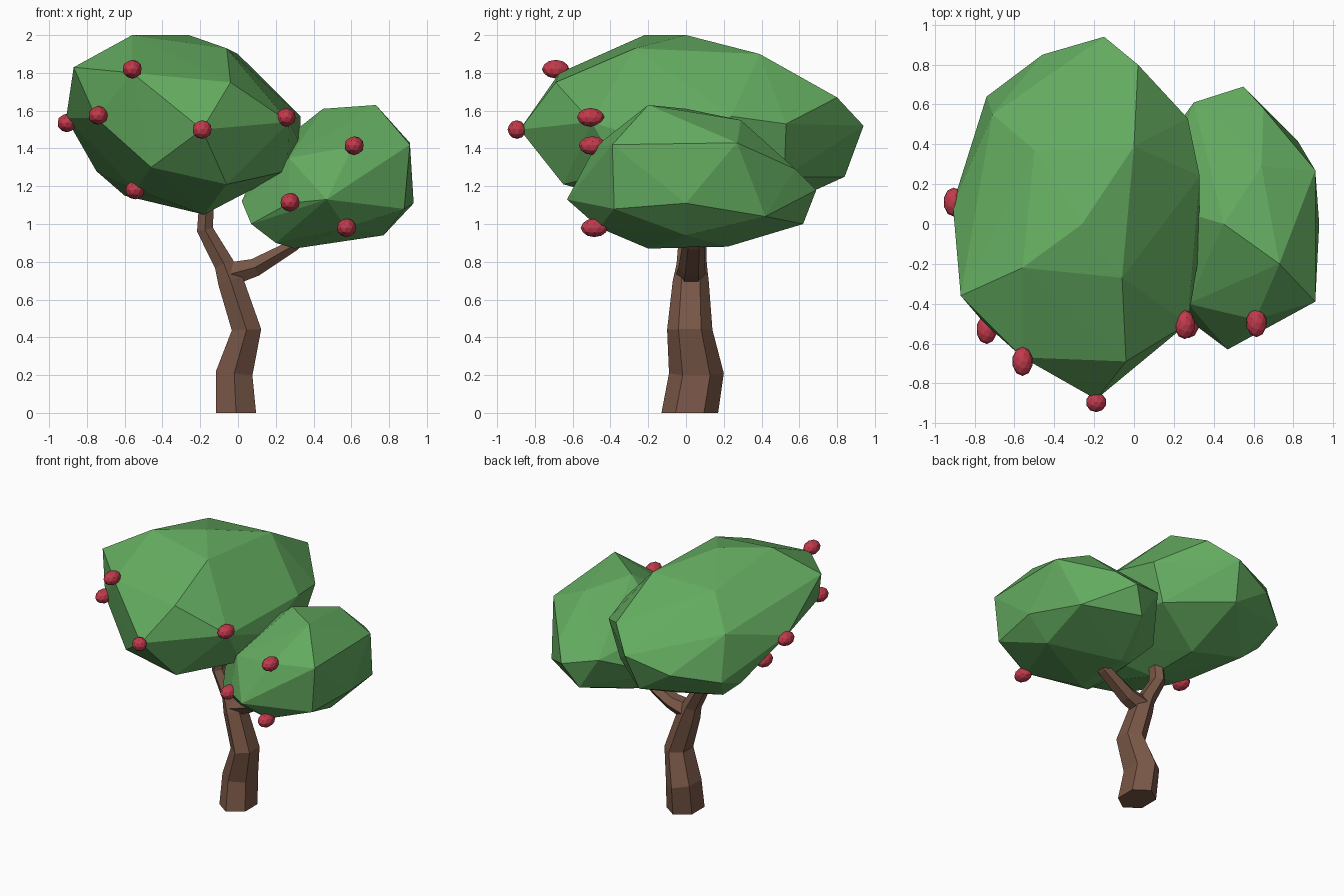
import bpy, bmesh, math
from mathutils import Vector, Matrix


def material(name, rgb):
    m = bpy.data.materials.new(name)
    m.diffuse_color = (*rgb, 1)
    return m


LEAF = material("leaf green", (0.125, 0.405, 0.115))
BARK = material("bark brown", (0.19, 0.095, 0.062))
FRUIT = material("fruit red", (0.54, 0.042, 0.072))


def finish(name, bm, mat):
    bmesh.ops.recalc_face_normals(bm, faces=bm.faces)
    me = bpy.data.meshes.new(name)
    bm.to_mesh(me)
    bm.free()
    me.materials.append(mat)
    ob = bpy.data.objects.new(name, me)
    bpy.context.collection.objects.link(ob)


def faceted_crown(name, corners):
    """Chunky foliage: convex hull around its corner points."""
    bm = bmesh.new()
    for c in corners:
        bm.verts.new(c)
    bmesh.ops.convex_hull(bm, input=bm.verts)
    loose = [v for v in bm.verts if not v.link_faces]
    bmesh.ops.delete(bm, geom=loose, context='VERTS')
    finish(name, bm, LEAF)


def limb(name, path, sides=6):
    """Tube along (x, y, z, half width, half depth) stations, bent in the xz plane."""
    bm = bmesh.new()
    rings = []
    for i, (x, y, z, w, d) in enumerate(path):
        a, b = path[max(i - 1, 0)], path[min(i + 1, len(path) - 1)]
        t = Vector((b[0] - a[0], 0, b[2] - a[2])).normalized()
        if z == 0:
            t = Vector((0, 0, 1))
        u = Vector((t.z, 0, -t.x))
        ring = []
        for k in range(sides):
            ang = math.tau * k / sides - math.pi / 2
            p = Vector((x, y, z)) + u * (w * math.cos(ang)) + Vector((0, d * math.sin(ang), 0))
            ring.append(bm.verts.new(p))
        rings.append(ring)
    for r, s in zip(rings, rings[1:]):
        for k in range(sides):
            n = (k + 1) % sides
            bm.faces.new((r[k], r[n], s[n], s[k]))
    bm.faces.new(rings[0])
    bm.faces.new(rings[-1])
    finish(name, bm, BARK)


# Trunk running into the left branch, and the right branch off the fork
limb("trunk", [(-0.01, 0.02, 0, 0.122, 0.15), (-0.02, 0.055, 0.21, 0.112, 0.145),
               (0.045, 0.02, 0.44, 0.09, 0.12), (-0.04, 0.025, 0.70, 0.078, 0.095),
               (-0.075, 0.03, 0.79, 0.06, 0.08), (-0.175, 0.035, 0.97, 0.05, 0.07),
               (-0.165, 0.035, 1.14, 0.045, 0.06)])
limb("right_branch", [(-0.06, 0.025, 0.73, 0.075, 0.08), (0.09, 0.03, 0.77, 0.055, 0.07),
                      (0.30, 0.04, 0.89, 0.035, 0.06), (0.36, 0.04, 0.95, 0.035, 0.06)])

# Large crown on the left
faceted_crown("large_crown", [
    (-0.56, -0.22, 2.0), (-0.26, 0.0, 2.0), (-0.06, -0.27, 1.93), (0.0, 0.39, 1.9),
    (-0.50, 0.37, 1.88), (-0.87, -0.36, 1.83), (-0.56, -0.67, 1.80), (-0.04, -0.69, 1.75),
    (-0.19, -0.88, 1.5), (-0.75, -0.5, 1.56), (-0.91, 0.10, 1.56), (0.27, -0.5, 1.54),
    (0.33, 0.24, 1.57), (0.33, -0.13, 1.42), (0.27, 0.53, 1.53), (0.02, 0.80, 1.67),
    (-0.15, 0.94, 1.52), (-0.71, 0.55, 1.68), (-0.74, 0.64, 1.36), (-0.46, 0.85, 1.42),
    (-0.46, -0.67, 1.30), (-0.06, -0.65, 1.21), (0.26, -0.35, 1.28), (-0.18, 0.40, 1.05),
    (-0.60, 0.42, 1.15), (-0.75, 0.42, 1.28), (-0.54, -0.14, 1.18), (-0.2, 0.84, 1.25),
    (0.18, 0.52, 1.25), (-0.18, -0.03, 1.05)])

# Small crown on the right
faceted_crown("small_crown", [
    (0.73, -0.20, 1.63), (0.45, 0.0, 1.61), (0.64, 0.29, 1.55), (0.91, 0.27, 1.43),
    (0.91, -0.39, 1.42), (0.61, -0.48, 1.41), (0.47, -0.63, 1.13), (0.93, 0.0, 1.11),
    (0.82, 0.42, 1.04), (0.65, 0.58, 1.29), (0.55, 0.69, 1.18), (0.30, 0.61, 1.24),
    (0.88, -0.38, 1.08), (0.77, 0.0, 0.94), (0.57, -0.46, 0.98), (0.30, -0.2, 0.87),
    (0.30, 0.22, 0.88), (0.45, 0.62, 1.0), (0.07, -0.28, 1.0), (0.04, 0.25, 1.08),
    (0.27, -0.48, 1.11), (0.27, -0.40, 1.35), (0.02, -0.18, 1.12), (0.12, 0.1, 1.35),
    (0.20, -0.25, 0.90), (0.20, 0.2, 0.91)])

# Fruit on the crown corners
fruit_spots = [(-0.56, -0.69, 1.82), (-0.74, -0.53, 1.575), (-0.19, -0.895, 1.5),
               (-0.905, 0.11, 1.535), (0.255, -0.505, 1.565), (-0.545, -0.15, 1.18),
               (0.615, -0.495, 1.415), (0.275, -0.50, 1.115), (0.575, -0.485, 0.98)]
for i, spot in enumerate(fruit_spots):
    bm = bmesh.new()
    bmesh.ops.create_icosphere(bm, subdivisions=2, radius=0.052)
    depth = 0.95 if i == 2 else 1.4
    bmesh.ops.transform(bm, matrix=Matrix.Translation(spot) @ Matrix.Diagonal((1, depth, 0.95, 1)),
                        verts=bm.verts)
    finish(f"fruit_{i + 1}", bm, FRUIT)
